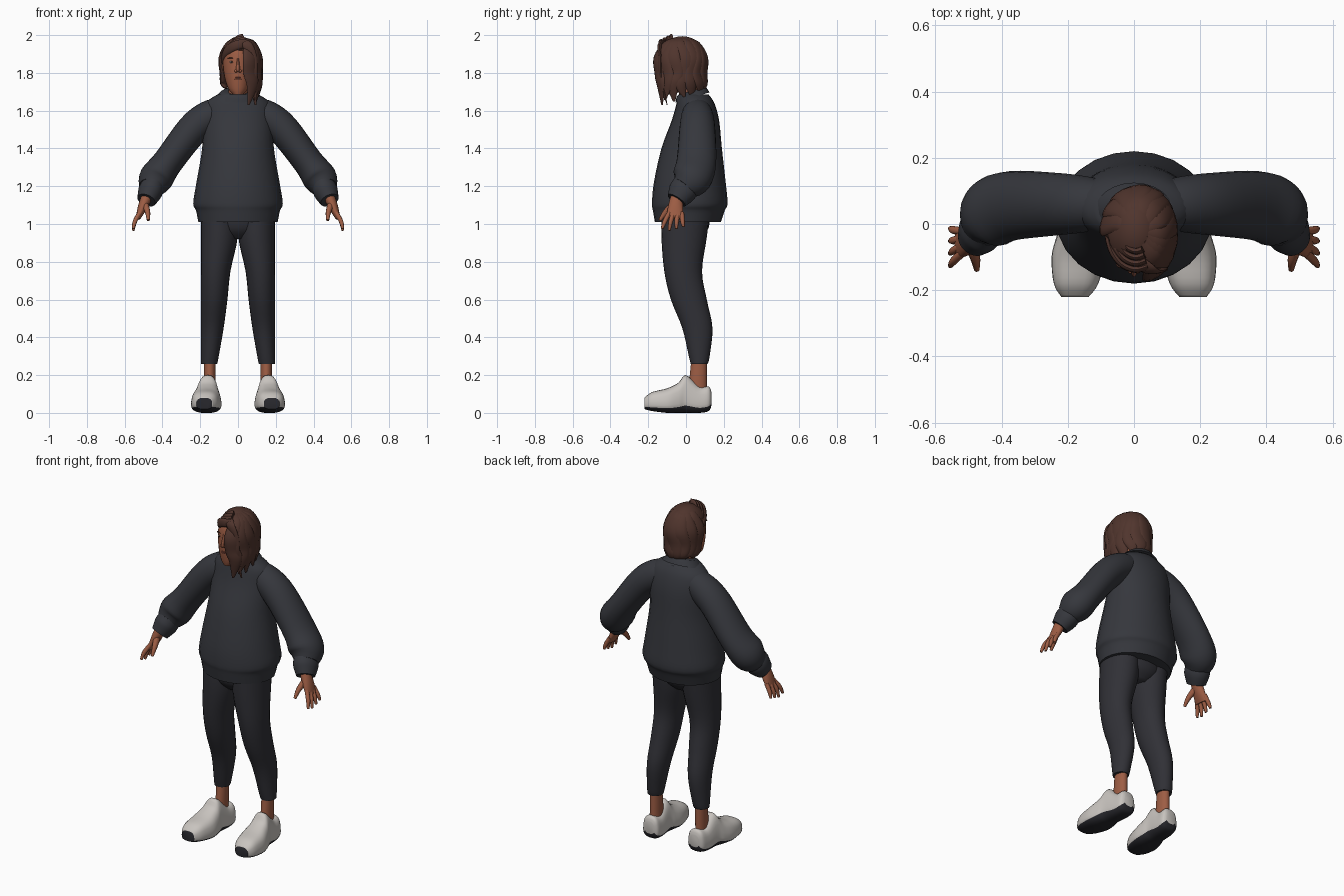
import bpy, bmesh, math
from mathutils import Vector, Matrix

default_cube = bpy.data.objects.get("Cube")
if default_cube:
    bpy.data.objects.remove(default_cube)


def material(name, red, green, blue):
    mat = bpy.data.materials.new(name)
    mat.use_nodes = True
    mat.diffuse_color = (red, green, blue, 1)
    shader = mat.node_tree.nodes["Principled BSDF"]
    shader.inputs["Base Color"].default_value = mat.diffuse_color
    return mat


KNIT = material("charcoal knit", .036, .038, .046)
LEGGING = material("dark legging", .03, .03, .037)
SKIN = material("brown skin", .34, .11, .058)
HAIR = material("brown hair", .08, .035, .026)
SHOE = material("off white shoe", .58, .55, .52)
SOLE = material("black sole", .02, .02, .025)
LIP = material("dark lip", .23, .065, .045)
EYE = material("eye white", .42, .36, .33)
BROW = material("dark brow", .05, .02, .014)
AXIS_X, AXIS_Y, AXIS_Z = Matrix.Identity(3)
LEVEL = (AXIS_X, AXIS_Y)
FACING = (AXIS_X, AXIS_Z)
SIDES = 24


def smooth_rows(rows, steps=4):
    """Fill in rows along a smooth curve through the given ones."""
    rows = [Vector(row) for row in rows]
    last = len(rows) - 1
    result = []
    for i in range(last):
        start, end = rows[i], rows[i + 1]
        leave = (end - rows[max(i - 1, 0)]) / 2
        arrive = (rows[min(i + 2, last)] - start) / 2
        for step in range(steps):
            t = step / steps
            ease = t * t * (3 - 2 * t)
            bend = leave * t * (1 - t) ** 2 - arrive * t * t * (1 - t)
            result.append(start * (1 - ease) + end * ease + bend)
    return result + [rows[last]]


def loft(rows, plane=None, side=AXIS_Y, sides=SIDES, power=1):
    """Rows are x, y, z and two radii; without a plane, rings follow the path."""
    bm = bmesh.new()
    rows = smooth_rows(rows)
    centres = [Vector(row[:3]) for row in rows]
    rings = []
    for i, centre in enumerate(centres):
        if plane:
            across, over = plane
        else:
            ahead = centres[min(i + 1, len(rows) - 1)]
            along = (ahead - centres[max(i - 1, 0)]).normalized()
            across = (side - along * side.dot(along)).normalized()
            over = along.cross(across)
        ring = []
        for k in range(sides):
            angle = math.tau * k / sides
            u, v = (math.copysign(abs(w) ** power, w) for w in (math.cos(angle), math.sin(angle)))
            ring.append(bm.verts.new(centre + across * u * rows[i][3] + over * v * rows[i][4]))
        rings.append(ring)
    for lower, upper in zip(rings, rings[1:]):
        for k in range(sides):
            bm.faces.new((lower[k - 1], lower[k], upper[k], upper[k - 1]))
    bm.faces.new(rings[0])
    bm.faces.new(rings[-1])
    return bm


def upright(rows, outer=None):
    """Level rings from height, half width, y and half depth."""
    return loft([(outer - width if outer else 0, y, z, width, depth)
                 for z, width, y, depth in rows], LEVEL)


def add(name, bm, *mats, mirror=1):
    bm.transform(Matrix.Diagonal((mirror, 1, 1, 1)))
    bmesh.ops.recalc_face_normals(bm, faces=bm.faces)
    for face in bm.faces:
        face.smooth = True
    mesh = bpy.data.meshes.new(name)
    bm.to_mesh(mesh)
    bm.free()
    mesh.set_sharp_from_angle(angle=math.radians(50))
    for mat in mats:
        mesh.materials.append(mat)
    obj = bpy.data.objects.new(name, mesh)
    bpy.context.collection.objects.link(obj)
    return obj


def ellipsoid(centre, radii, segments=16):
    bm = bmesh.new()
    bmesh.ops.create_uvsphere(bm, u_segments=segments, v_segments=segments, radius=1)
    bm.transform(Matrix.Translation(centre) @ Matrix.Diagonal((*radii, 1)))
    return bm


# Sweater, with a collar that dips at the front
add("sweater_body", upright([(1.01, .21, .01, .175), (1.07, .222, .015, .19), (1.11, .237, .02, .2),
                             (1.22, .22, .02, .19), (1.4, .19, .03, .16), (1.55, .185, .05, .125),
                             (1.64, .17, .05, .1), (1.685, .11, .04, .08)]), KNIT)
add("sweater_collar", loft([(0, .035, 1.67, .12, .09), (0, .03, 1.695, .095, .08), (0, .03, 1.705, .08, .07)],
                           (AXIS_X, Vector((0, 1, .3)))), KNIT)
add("hips", upright([(1.1, .18, 0, .13), (.98, .16, 0, .12), (.92, .07, 0, .07)]), LEGGING)


def make_shoe():
    # Rows run from toe to heel: y, half width, bottom and top
    rows = [(-.22, .04, .02, .08), (-.18, .065, .01, .11), (-.1, .078, 0, .13), (-.04, .07, 0, .16),
            (0, .06, 0, .2), (.07, .055, 0, .14), (.12, .05, .01, .14), (.135, .03, .04, .11)]
    bm = loft([(.16 - y / 12, y, (low + high) / 2, width, (high - low) / 2)
               for y, width, low, high in rows], FACING, power=.7)
    for vert in bm.verts:
        middle = .16 - vert.co.y / 12
        vert.co.x = middle + (vert.co.x - middle) * (1.1 - 2 * max(vert.co.z - .02, 0))
    # The underside strip and the flat toe end are black
    for i, face in enumerate(bm.faces):
        toe_end = len(face.verts) == SIDES and face.calc_center_median().y < 0
        face.material_index = int(toe_end or i % SIDES in range(15, 23))
    return bm


# Limbs, hands and paired face parts
for tag, mirror in (("left", 1), ("right", -1)):
    def pair(name, bm, *mats):
        add(f"{tag}_{name}", bm, *mats, mirror=mirror)

    pair("sleeve", loft([(.08, .06, 1.6, .07, .07), (.15, .06, 1.57, .085, .085), (.24, .06, 1.5, .095, .085),
                         (.37, .055, 1.33, .105, .08), (.435, .03, 1.24, .105, .09),
                         (.46, -.01, 1.19, .07, .065)]), KNIT)
    pair("cuff", loft([(.45, 0, 1.21, .07, .06), (.465, -.02, 1.17, .075, .065), (.485, -.05, 1.125, .055, .05)]), KNIT)
    pair("legging", upright([(1.1, .095, 0, .13), (.93, .097, -.01, .12), (.75, .078, -.015, .1),
                             (.6, .07, .015, .095), (.45, .06, .06, .08), (.3, .047, .07, .055),
                             (.26, .043, .07, .045)], outer=.196), LEGGING)
    pair("ankle", upright([(.3, .03, .07, .04), (.1, .03, .06, .05)], outer=.18), SKIN)
    pair("shoe", make_shoe(), SHOE, SOLE)

    pair("palm", loft([(.48, -.05, 1.15, .03, .03), (.505, -.055, 1.09, .04, .025),
                       (.53, -.06, 1.03, .045, .013)]), SKIN)
    for i, finger in enumerate(("index", "middle", "ring", "little")):
        spread = (i - 1.5) / 45
        tip = .965 + abs(i - 1) / 100
        pair(finger + "_finger", loft([(.52, spread - .055, 1.06, .012, .012),
                                       (.545, spread * 1.4 - .065, 1.015, .012, .012),
                                       (.555, spread * 1.7 - .07, tip, .007, .007)], sides=10), SKIN)
    pair("thumb", loft([(.49, -.07, 1.1, .02, .018), (.478, -.11, 1.06, .015, .014),
                        (.475, -.138, 1.02, .008, .008)], sides=10), SKIN)

    pair("eye", ellipsoid((.032, -.123, 1.857), (.014, .01, .006)), EYE)
    pair("iris", ellipsoid((.032, -.13, 1.857), (.005, .004, .005)), BROW)
    pair("brow", ellipsoid((.035, -.121, 1.878), (.02, .013, .003)), BROW)
    pair("ear", ellipsoid((.08, -.01, 1.84), (.014, .02, .033)), SKIN)
    pair("nostril", ellipsoid((.01, -.14, 1.81), (.009, .01, .008)), SKIN)

# Head and neck
add("neck", upright([(1.62, .06, .04, .05), (1.7, .05, .01, .05), (1.8, .05, 0, .06)]), SKIN)
add("head", upright([(1.685, .025, -.09, .03), (1.72, .053, -.07, .06), (1.8, .076, -.04, .1),
                     (1.9, .08, -.03, .105), (1.95, .06, -.03, .08), (1.97, .02, -.03, .03)]), SKIN)
add("nose", upright([(1.88, .007, -.12, .02), (1.82, .011, -.13, .03), (1.805, .008, -.13, .02)]), SKIN)
for name, height in (("upper_lip", 1.775), ("lower_lip", 1.767)):
    add(name, ellipsoid((0, -.13, height), (.02, .011, .004)), LIP)

# Hair cap, open over the face and the right ear
cap = ellipsoid((.008, -.02, 1.87), (.096, .126, .124), segments=36)
opening = []
for face in cap.faces:
    spot = face.calc_center_median()
    over_face = spot.y < -.04 and spot.x < .065 and spot.z < 1.925
    over_ear = spot.x < -.03 and spot.y < .01 and spot.z < 1.88
    if over_face or over_ear or spot.z < 1.765:
        opening.append(face)
bmesh.ops.delete(cap, geom=opening, context="FACES")
shell = add("hair_cap", cap, HAIR).modifiers.new("thickness", "SOLIDIFY")
shell.thickness = .008


def hair_lock(name, points, side):
    """Points give angle around the head, reach, height and half width."""
    rows = [(.015 + .1 * reach * math.cos(angle), -.03 + .13 * reach * math.sin(angle), z, width, width * .4)
            for angle, reach, z, width in points]
    add(name, loft(rows, side=side, sides=12), HAIR)


# Broad wavy locks fan from the front left, round the back, to the right
lock_count = 11
for i in range(lock_count):
    t = i / (lock_count - 1)
    angle = math.radians(218 * t - 58)
    tip = 1.63 + .09 * t + (i % 2) / 60
    profile = [(.25, 1.98, .015), (.7, 1.955, .03), (1, 1.88, .042), (.98, 1.8, .042),
               (1, 1.74, .036), (.85 + (i % 2) / 12, tip, .006)]
    hair_lock(f"hair_lock_{i + 1}",
              [(angle + .1 * math.sin(2 * k + i), *row) for k, row in enumerate(profile)],
              Vector((-math.sin(angle), math.cos(angle), 0)))

# Swept strands run over the brow and behind the right ear
for i in range(4):
    hair_lock(f"swept_strand_{i + 1}",
              [(math.radians(-70 - 28 * k), .8 + k / 28 - i / 7, 1.955 + i / 110 - k * k / 190, .025)
               for k in range(6)], AXIS_Z)

# Fringe falling beside the left eye
hair_lock("side_fringe", [(-1.6, .6, 1.975, .015), (-1.2, .9, 1.95, .026), (-.95, 1, 1.88, .028),
                          (-.9, 1, 1.78, .025), (-.6, .95, 1.63, .005)], AXIS_X)
